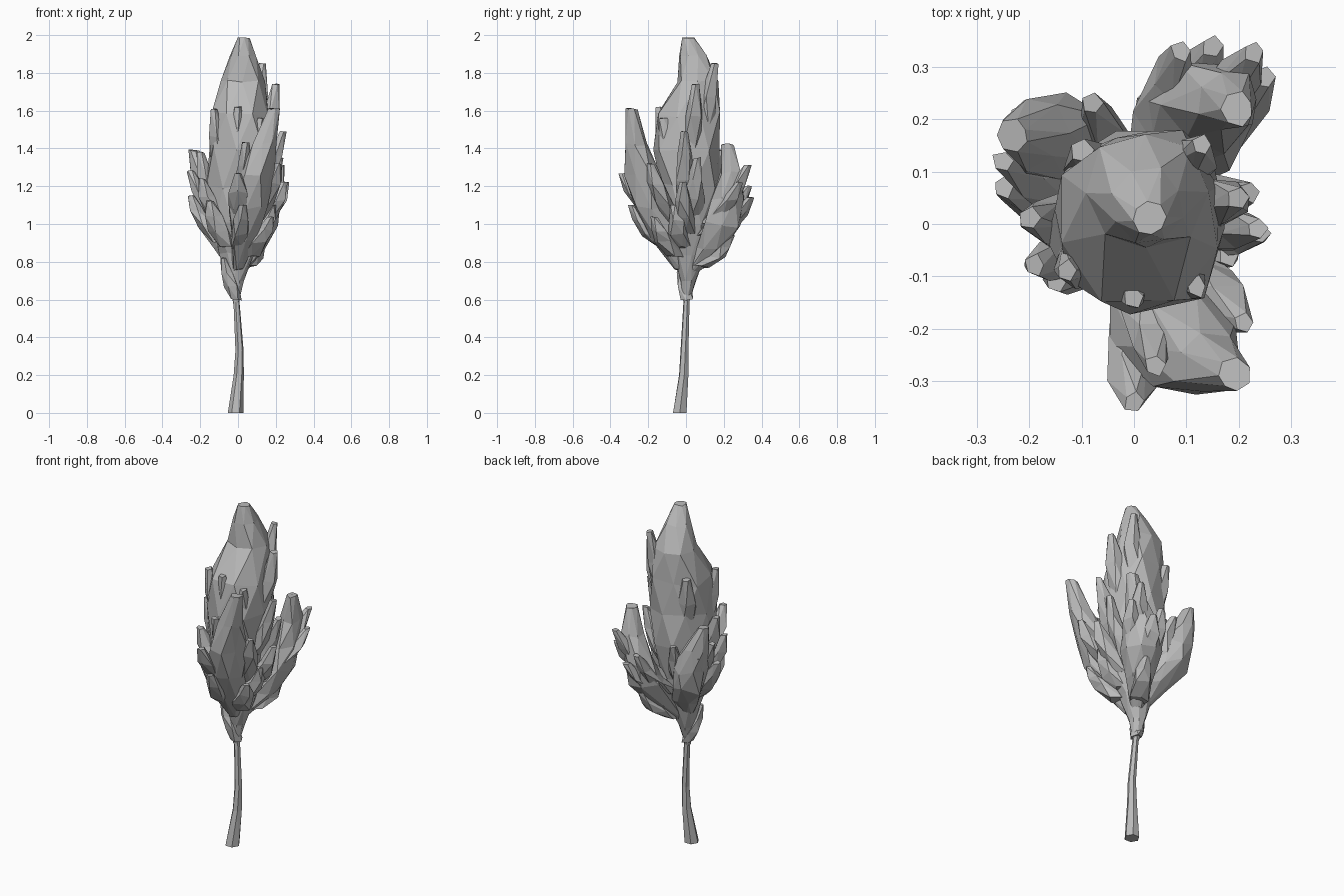
import bpy, bmesh, math, random
from mathutils import Vector

random.seed(11)
old = bpy.data.objects.get("Cube")
if old:
    bpy.data.objects.remove(old)

# One colour for the whole plant
grey = bpy.data.materials.new("soft grey")
grey.use_nodes = True
grey.diffuse_color = (0.5, 0.5, 0.5, 1)
grey.node_tree.nodes["Principled BSDF"].inputs["Base Color"].default_value = grey.diffuse_color

# Width along a spine, from root to tip
LOBE_SWELL = (0.3, 0.72, 1, 0.9, 0.62, 0.3)
SPUR_SWELL = (0.9, 1, 0.8, 0.36)


def loft(name, rings, sides, rough, twist):
    """Faceted skin over level rings, each a centre and a radius."""
    bm = bmesh.new()
    loops = []
    for level, (centre, radius) in enumerate(rings):
        loop = []
        for side in range(sides):
            angle = math.tau * side / sides + twist * level
            reach = radius * random.uniform(1 - rough, 1 + rough)
            lift = radius * random.uniform(-rough, rough)
            offset = Vector((reach * math.cos(angle), reach * math.sin(angle), lift))
            loop.append(bm.verts.new(centre + offset))
        loops.append(loop)
    for low, high in zip(loops, loops[1:]):
        for side in range(sides):
            after = (side + 1) % sides
            bm.faces.new((low[side], low[after], high[side]))
            bm.faces.new((low[after], high[after], high[side]))
    for end in (loops[0], loops[-1]):
        bm.faces.new(end)
    bmesh.ops.recalc_face_normals(bm, faces=bm.faces)
    mesh = bpy.data.meshes.new(name)
    bm.to_mesh(mesh)
    bm.free()
    mesh.materials.append(grey)
    bpy.context.collection.objects.link(bpy.data.objects.new(name, mesh))


def lobe(name, root, bend, tip, width, swell, sides):
    """Leafy mass along a bent spine, its width following the swell."""
    root, bend, tip = Vector(root), Vector(bend), Vector(tip)
    rings = []
    for step, size in enumerate(swell):
        t = step / (len(swell) - 1)
        rings.append((root.lerp(bend, t).lerp(bend.lerp(tip, t), t), width * size))
    loft(name, rings, sides, 0.2, 0.45)


def spur(name, tip, width):
    """Jagged wedge that rises from deep inside the plant out to its tip."""
    x, y, z = tip
    root = (x * 0.35, y * 0.35, z - 0.38 * (z - 0.5))
    bend = (x * 0.8, y * 0.8, z - 0.2 * (z - 0.5))
    lobe(name, root, bend, tip, width, SPUR_SWELL, 5)


# Trunk: slender, bent at the middle and flared at the foot (x, y, z, radius)
trunk = [(-0.013, -0.033, 0, 0.041), (0.004, -0.012, 0.2, 0.027),
         (0.008, -0.008, 0.33, 0.022), (-0.01, 0.004, 0.62, 0.016)]
loft("trunk", [(Vector(p[:3]), p[3]) for p in trunk], 6, 0, 0.1)

# Central crown, from the funnel below to the rounded top (height, radius, y)
crown = [(0.58, 0.014, 0), (0.7, 0.045, 0.01), (0.84, 0.09, 0.02), (1, 0.135, 0.01),
         (1.2, 0.165, 0.01), (1.4, 0.18, 0.01), (1.58, 0.17, 0.02), (1.75, 0.115, 0.06),
         (1.89, 0.07, 0.035), (1.985, 0.033, 0.01)]
loft("crown", [(Vector((0.03 * (z - 1), y, z)), r) for z, r, y in crown], 8, 0.1, 0.45)

# Leaf at the bottom of the funnel, then three large side lobes
lobe("funnel_leaf", (-0.01, 0, 0.6), (-0.05, -0.02, 0.7), (-0.08, -0.03, 0.82), 0.038, SPUR_SWELL, 5)
lobe("front_lobe", (0, -0.03, 0.76), (0.06, -0.26, 1.14), (0.19, -0.29, 1.61), 0.1, LOBE_SWELL, 7)
lobe("back_lobe", (0.01, 0.03, 0.74), (0.16, 0.3, 1.05), (0.2, 0.22, 1.42), 0.1, LOBE_SWELL, 7)
lobe("left_lobe", (-0.03, 0.02, 0.78), (-0.13, 0.2, 1.05), (-0.23, 0.17, 1.39), 0.1, LOBE_SWELL, 7)

# Jagged points around the crown and lobes, by the place of their tips
tips = {
    "upper_spur": [(0.13, 0.15, 1.85), (0.2, 0.05, 1.74), (-0.13, -0.09, 1.61),
                   (0, -0.14, 1.62), (0.12, -0.12, 1.56), (-0.1, 0.14, 1.62)],
    "right_spur": [(0.235, -0.01, 1.49), (0.24, -0.02, 1.22), (0.22, 0.06, 1.35),
                   (0.18, -0.06, 1.1)],
    "left_spur": [(-0.19, -0.08, 1.24), (-0.2, 0.01, 1.38), (-0.15, -0.11, 1.12),
                  (-0.25, 0.07, 1.15), (-0.08, 0.23, 1.26), (-0.25, 0.12, 1.28),
                  (-0.22, 0.21, 1.22)],
    "front_spur": [(0, -0.34, 1.27), (0.02, -0.29, 1.1), (0.17, -0.17, 1.04),
                   (0.21, -0.19, 1.32), (0.04, -0.27, 1.43)],
    "back_spur": [(0.23, 0.33, 1.31), (0.15, 0.34, 1.14), (0.12, 0.24, 0.94),
                  (0.09, 0.33, 1.2), (0.25, 0.28, 1.22)],
}
for name, group in tips.items():
    for number, tip in enumerate(group, 1):
        spur(f"{name}_{number}", tip, 0.056)
